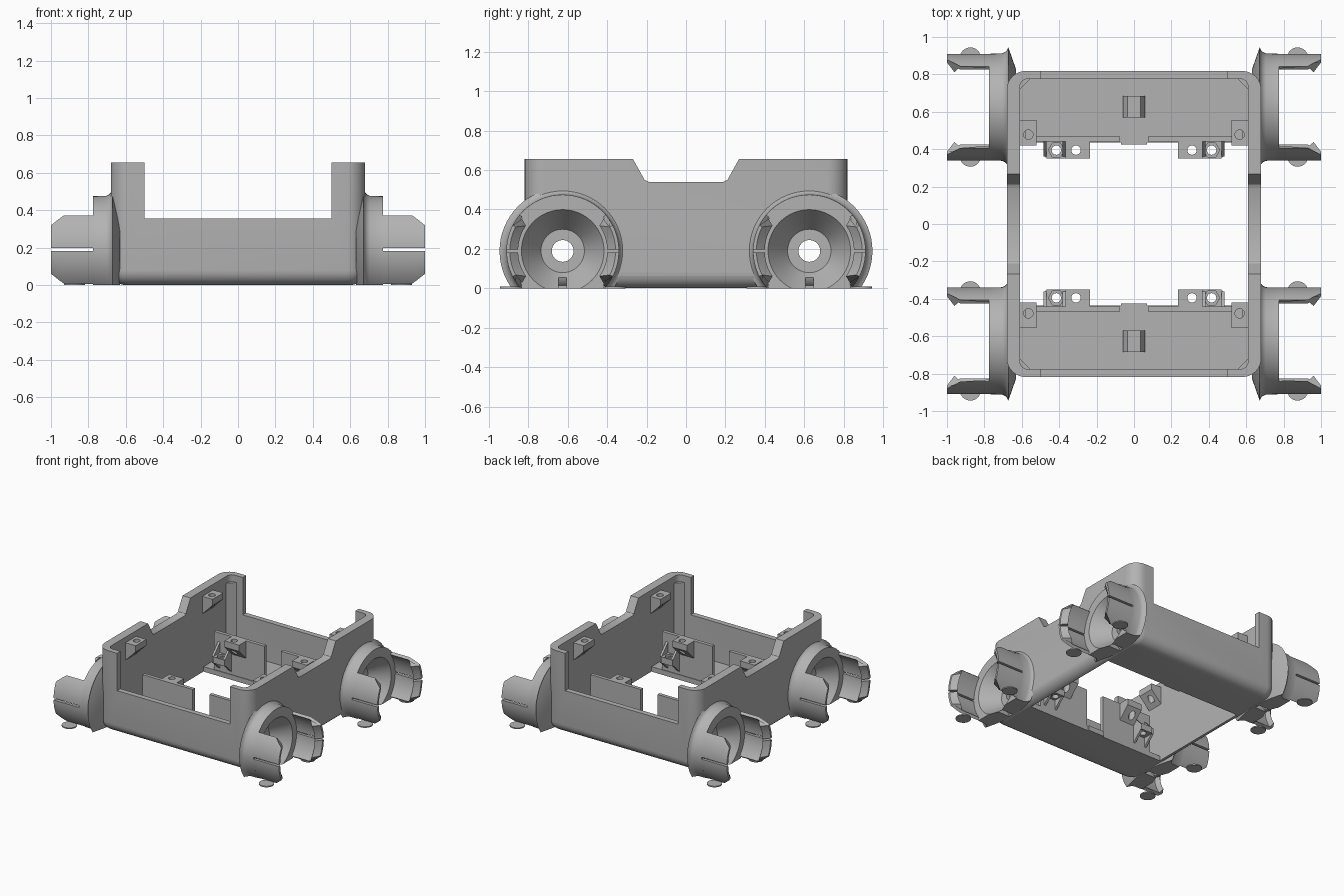
import bpy, bmesh
from math import sin, cos, pi, radians, asin

if "Cube" in bpy.data.objects:
    bpy.data.objects.remove(bpy.data.objects["Cube"], do_unlink=True)

GREY = (0.45, 0.45, 0.45, 1)
mat = bpy.data.materials.new("plain grey")
mat.use_nodes = True
mat.diffuse_color = GREY
mat.node_tree.nodes["Principled BSDF"].inputs["Base Color"].default_value = GREY

HUB_Y, HUB_Z = 0.625, 0.19
cutters = []


def loft(name, rings, close=False):
    """Skin a list of point rings; cap both ends, or close into a loop."""
    bm = bmesh.new()
    loops = [[bm.verts.new(p) for p in ring] for ring in rings]
    n = len(loops[0])
    pairs = list(zip(loops, loops[1:])) + ([(loops[-1], loops[0])] if close else [])
    for a, b in pairs:
        for i in range(n):
            j = (i + 1) % n
            bm.faces.new((a[i], a[j], b[j], b[i]))
    if not close:
        bm.faces.new(loops[0])
        bm.faces.new(loops[-1])
    bmesh.ops.recalc_face_normals(bm, faces=bm.faces)
    me = bpy.data.meshes.new(name)
    bm.to_mesh(me)
    bm.free()
    me.materials.append(mat)
    ob = bpy.data.objects.new(name, me)
    bpy.context.collection.objects.link(ob)
    return ob


def prism(name, pts, axis, lo, hi):
    """Extrude a 2D outline along an axis."""
    place = {"x": lambda a, b, c: (c, a, b), "y": lambda a, b, c: (a, c, b),
             "z": lambda a, b, c: (a, b, c)}[axis]
    return loft(name, [[place(a, b, c) for a, b in pts] for c in (lo, hi)])


def box(name, x0, x1, y0, y1, z0, z1):
    return prism(name, [(x0, y0), (x1, y0), (x1, y1), (x0, y1)], "z", z0, z1)


def circle(cx, cy, r, n=32):
    return [(cx + r * cos(2 * pi * i / n), cy + r * sin(2 * pi * i / n)) for i in range(n)]


def revolve(name, profile):
    """Solid of revolution about the axle line, from (x, radius) pairs."""
    return loft(name, [[(x, y, z) for y, z in circle(HUB_Y, HUB_Z, r, 64)] for x, r in profile])


def apply(ob, mod):
    bpy.context.view_layer.objects.active = ob
    bpy.ops.object.modifier_apply(modifier=mod.name)


def cut(ob, *tools):
    for tool in tools:
        tool.hide_render = True
        mod = ob.modifiers.new("cut", "BOOLEAN")
        mod.operation, mod.solver, mod.object = "DIFFERENCE", "EXACT", tool
        apply(ob, mod)
        if tool not in cutters:
            cutters.append(tool)


def mirror(ob, x=True, y=True):
    mod = ob.modifiers.new("mirror", "MIRROR")
    mod.use_axis = (x, y, False)
    mod.use_mirror_merge = False
    apply(ob, mod)
    return ob


def smooth(ob):
    bpy.ops.object.select_all(action="DESELECT")
    ob.select_set(True)
    bpy.context.view_layer.objects.active = ob
    bpy.ops.object.shade_smooth_by_angle(angle=radians(30))


def rounded(w, d, r, z):
    """Rounded rectangle ring with half sizes w and d."""
    ring = []
    for k, (sx, sy) in enumerate([(1, 1), (-1, 1), (-1, -1), (1, -1)]):
        for i in range(9):
            a = (k + i / 8) * pi / 2
            ring.append((sx * (w - r) + r * cos(a), sy * (d - r) + r * sin(a), z))
    return ring


# Main frame: rounded tub with a filleted bottom edge
F = 0.08
rings = []
for i in range(8):
    t = i / 7 * pi / 2
    s = F * (1 - sin(t))
    rings.append(rounded(0.68 - s, 0.818 - s, 0.1 - s, F * (1 - cos(t))))
rings.append(rounded(0.68, 0.818, 0.1, 0.655))
frame = loft("frame", rings)

cavity = loft("cavity_cutter", [rounded(0.61, 0.775, 0.04, z) for z in (0.04, 1)])
opening = box("opening_cutter", -0.61, 0.61, -0.435, 0.435, -0.5, 0.5)
end_gap = box("end_gap_cutter", -0.5, 0.5, -1, 1, 0.355, 1.1)
notch = prism("notch_cutter", [(-0.293, 0.7), (-0.21, 0.55), (-0.19, 0.54), (0.19, 0.54),
                               (0.21, 0.55), (0.293, 0.7)], "x", -1, 1)
dish = revolve("dish_cutter", [(0.5, 0.055), (0.64, 0.055), (0.64, 0.11), (0.78, 0.213)])
slit = box("slit_cutter", 0.645, 0.8, HUB_Y - 0.02, HUB_Y + 0.02, -0.1, 0.1)
below = box("below_cutter", 0, 2, 0, 2, -1, 0)

# Wheel cups: filleted flange with conical dish, flat underside
cup = revolve("wheel_cups", [(0.63, 0.2), (0.672, 0.32), (0.678, 0.306), (0.69, 0.294),
                             (0.705, 0.287), (0.775, 0.285)])
cut(cup, dish, slit, below)
mirror(cup)
mirror(dish)
cut(frame, cavity, opening, end_gap, notch, dish)
smooth(frame)
smooth(cup)

# Spring claws: thin curved fingers with an inner lip and a clipped tip
section = [(0.7, 0.285), (0.93, 0.285), (0.96, 0.285), (1, 0.285), (1, 0.268),
           (0.96, 0.226), (0.94, 0.262), (0.93, 0.262), (0.7, 0.262)]


def claw(name, side, up):
    rings = []
    for s in range(13):
        ring = []
        for x, r in section:
            a0 = asin(0.0075 / r)
            a1 = radians(40 - max(0, x - 0.93) / 0.07 * 13)
            a = a0 + (a1 - a0) * s / 12
            ring.append((x, HUB_Y + side * r * cos(a), HUB_Z + up * r * sin(a)))
        rings.append(ring)
    smooth(mirror(loft(name, rings)))


for side, place in ((1, "outer"), (-1, "inner")):
    claw(place + "_upper_claws", side, 1)
    claw(place + "_lower_claws", side, -1)
    # Thin round feet under the claws
    mirror(prism(place + "_foot_discs", circle(0.875, HUB_Y + side * 0.263, 0.056),
                 "z", 0, 0.009))

# Upright ribs along the inner edge of each floor
mirror(box("floor_ribs", 0.075, 0.52, 0.44, 0.468, 0.0, 0.345))

# Upper tabs with a screw hole, tapered underneath
tab = prism("upper_tabs", [(0.35, 0.345), (0.445, 0.345), (0.445, 0.2), (0.35, 0.295)],
            "x", 0.235, 0.365)
cut(tab, prism("tab_hole", circle(0.31, 0.395, 0.025), "z", 0, 1))
mirror(tab)

# Lower tabs with a nut pocket, held by side gussets
low = prism("lower_tabs", [(0.365, 0.35), (0.465, 0.35), (0.485, 0.37), (0.485, 0.445),
                           (0.365, 0.445)], "z", 0.14, 0.19)
cut(low, prism("low_hole", circle(0.415, 0.395, 0.025), "z", 0, 1),
    prism("nut_pocket", circle(0.415, 0.395, 0.043, 6), "z", 0.17, 1))
mirror(low)
for i, x in enumerate((0.365, 0.467)):
    mirror(prism("tab_gussets_%d" % i, [(0.445, 0.28), (0.445, 0.06), (0.36, 0.14), (0.36, 0.19)],
                 "x", x, x + 0.018))

# Lid screw blocks high on the side walls, wedge shaped below
block = prism("screw_blocks", [(0.61, 0.61), (0.52, 0.61), (0.52, 0.56), (0.61, 0.47)],
              "y", 0.42, 0.555)
cut(block, prism("screw_hole", circle(0.565, 0.478, 0.025), "z", 0.5, 1))
mirror(block)

# Corner gussets
mirror(prism("corner_gussets", [(0.615, 0.715), (0.615, 0.78), (0.55, 0.78)], "z", 0.04, 0.6))

# Cable bridges on the floors
bridge = prism("cable_bridges", [(-0.06, 0.03), (0.06, 0.03), (0.06, 0.06), (0.035, 0.1),
                                 (-0.035, 0.1), (-0.06, 0.06)], "y", 0.57, 0.685)
mirror(bridge, x=False)

# Small end tongues of the floors
mirror(box("floor_tongues", -0.07, 0.07, 0.425, 0.47, 0, 0.04), x=False)

for tool in cutters:
    bpy.data.objects.remove(tool, do_unlink=True)
